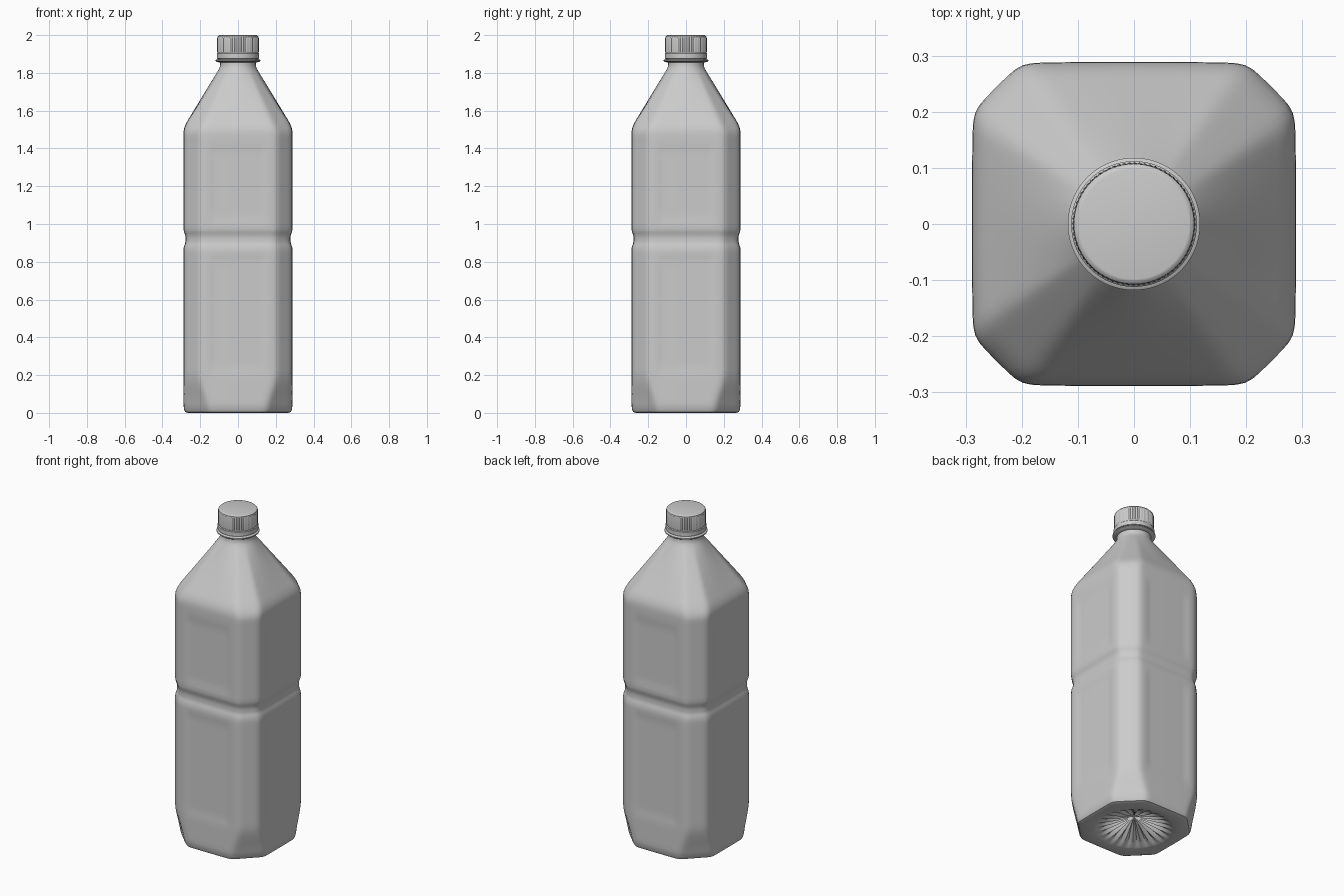
import bpy, bmesh
from math import sin, cos, pi

cube = bpy.data.objects.get("Cube")
if cube:
    bpy.data.objects.remove(cube, do_unlink=True)

SEG = 144
mat = bpy.data.materials.new("light grey")
mat.use_nodes = True
grey = (0.6, 0.6, 0.6, 1)
mat.diffuse_color = grey
mat.node_tree.nodes["Principled BSDF"].inputs["Base Color"].default_value = grey


def step(a, b, x):
    t = min(1, max(0, (x - a) / (b - a)))
    return t * t * (3 - 2 * t)


def loft(name, rings, angle):
    """Skin rings of points; a ring holding one point closes into a fan."""
    bm = bmesh.new()
    rows = [[bm.verts.new(p) for p in ring] for ring in rings]
    for a, b in zip(rows, rows[1:]):
        n = max(len(a), len(b))
        for i in range(n):
            j = (i + 1) % n
            if len(a) == 1:
                bm.faces.new((a[0], b[j], b[i]))
            elif len(b) == 1:
                bm.faces.new((a[i], a[j], b[0]))
            else:
                bm.faces.new((a[i], a[j], b[j], b[i]))
    bmesh.ops.recalc_face_normals(bm, faces=bm.faces)
    mesh = bpy.data.meshes.new(name)
    bm.to_mesh(mesh)
    bm.free()
    mesh.materials.append(mat)
    obj = bpy.data.objects.new(name, mesh)
    bpy.context.collection.objects.link(obj)
    bpy.ops.object.select_all(action="DESELECT")
    obj.select_set(True)
    bpy.context.view_layer.objects.active = obj
    bpy.ops.object.shade_smooth_by_angle(angle=angle)
    return obj


def ring(radius, height):
    """Closed ring; radius and height are functions of the angle."""
    pts = []
    for i in range(SEG):
        t = 2 * pi * i / SEG
        r = radius(t)
        pts.append((r * cos(t), r * sin(t), height(t)))
    return pts


def circle(r, z):
    return ring(lambda t: r, lambda t: z)


def octagon(w, d, z):
    """Square of half width w, corners cut at distance d, shallow side panels."""
    up = step(0.99, 1.04, z) * (1 - step(1.38, 1.43, z))
    low = step(0.19, 0.25, z) * (1 - step(0.80, 0.85, z))

    def radius(t):
        c, s = abs(cos(t)), abs(sin(t))
        k = (c + s) / 2 ** 0.5
        side = min(c, s) / max(c, s) * w
        inset = 0.004 * (up + low) * (1 - step(0.12, 0.16, side))
        wide = w + 0.004 * (1 - (side / w) ** 2) - inset
        p = 45
        return ((c / wide) ** p + (s / wide) ** p + (k / d) ** p) ** (-1 / p)
    return ring(radius, lambda t: z)


# Fluted, pushed-up base
def base_ring(r):
    dome = 0.075 * (1 - r / 0.21) ** 1.3
    amp = 0.010 * sin(pi * r / 0.21) ** 0.7
    return ring(lambda t: r, lambda t: 0.004 + dome + amp * (1 + cos(24 * t)))


rings = [[(0, 0, 0.08)]]
rings += [base_ring(0.21 * k / 12) for k in range(1, 12)]
rings += [circle(0.21, 0.003), circle(0.222, 0)]

# Body: foot with widening corner cuts, then straight walls with a waist groove
rings += [octagon(0.262, 0.288, 0), octagon(0.275, 0.301, 0.005),
          octagon(0.282, 0.308, 0.018)]
heights = [0.05 + 0.025 * k for k in range(57)] + [0.89, 0.91, 0.935, 0.96]
for z in sorted(heights):
    groove = step(0.865, 0.91, z) * (1 - step(0.93, 0.975, z))
    w = 0.285 - 0.011 * groove
    d = 0.310 + 0.036 * step(0.0, 0.22, z) - 0.011 * groove
    rings.append(octagon(w, d, z))

# Rounded shoulder edge, then a taper from cut square to round neck
rings += [octagon(0.285, 0.346, 1.47), octagon(0.284, 0.344, 1.49),
          octagon(0.280, 0.336, 1.51), octagon(0.272, 0.324, 1.53)]
square, neck = octagon(0.263, 0.312, 1.547), circle(0.101, 1.82)
for k in range(17):
    f = k / 16
    rings.append([tuple(a + (b - a) * f for a, b in zip(p, q))
                  for p, q in zip(square, neck)])

# Neck and support flange
for r, z in ((0.096, 1.832), (0.094, 1.845), (0.094, 1.855), (0.113, 1.858),
             (0.118, 1.862), (0.118, 1.868), (0.112, 1.872), (0.09, 1.873)):
    rings.append(circle(r, z))
loft("bottle_body", rings, 0.7)


# Cap with smooth lower band and ribbed grip
def ribs(r, z, depth):
    return ring(lambda t: r - depth * (0.5 - 0.5 * cos(72 * t)), lambda t: z)


cap = [[(0, 0, 1.874)], circle(0.107, 1.874), circle(0.112, 1.877),
       circle(0.112, 1.902), circle(0.108, 1.906), circle(0.108, 1.909),
       ribs(0.110, 1.912, 0.003), ribs(0.110, 1.985, 0.003),
       circle(0.107, 1.994), circle(0.102, 1.999), circle(0.098, 2.0),
       [(0, 0, 2.0)]]
loft("cap", cap, 0.6)
